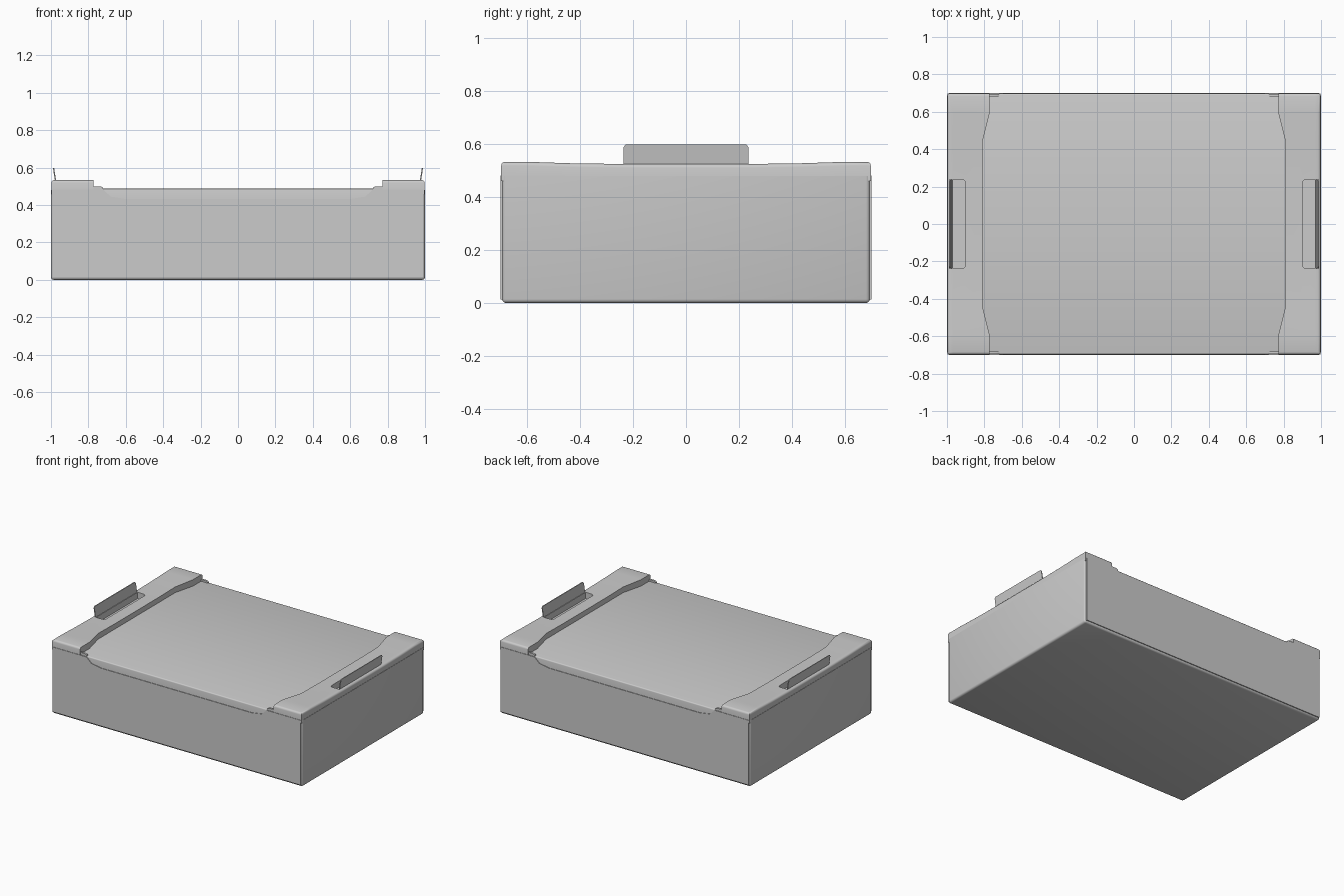
import bpy, bmesh
from mathutils import Vector

cube = bpy.data.objects.get("Cube")
if cube:
    bpy.data.objects.remove(cube)

grey = bpy.data.materials.new("grey_cardboard")
grey.use_nodes = True
grey.diffuse_color = (0.6, 0.6, 0.6, 1)
grey.node_tree.nodes["Principled BSDF"].inputs["Base Color"].default_value = (0.6, 0.6, 0.6, 1)


def finish(bm, name):
    bmesh.ops.recalc_face_normals(bm, faces=bm.faces)
    mesh = bpy.data.meshes.new(name)
    bm.to_mesh(mesh)
    bm.free()
    obj = bpy.data.objects.new(name, mesh)
    bpy.context.collection.objects.link(obj)
    mesh.materials.append(grey)
    bpy.ops.object.select_all(action='DESELECT')
    obj.select_set(True)
    bpy.context.view_layer.objects.active = obj
    bpy.ops.object.shade_smooth_by_angle(angle=0.6)
    return obj


def bevel(bm, rule, width, segments=3):
    edges = [e for e in bm.edges if rule(*(v.co for v in e.verts))]
    bmesh.ops.bevel(bm, geom=edges, offset=width, segments=segments,
                    profile=0.5, affect='EDGES')


def block(name, low, high, rule, width):
    bm = bmesh.new()
    bmesh.ops.create_cube(bm, size=1)
    low, high = Vector(low), Vector(high)
    for v in bm.verts:
        v.co = Vector(high[i] if v.co[i] > 0 else low[i] for i in range(3))
    bevel(bm, rule, width)
    return finish(bm, name)


def plate(name, points, push):
    """Flat outline given thickness along a vector."""
    bm = bmesh.new()
    face = bm.faces.new([bm.verts.new(p) for p in points])
    grown = bmesh.ops.extrude_face_region(bm, geom=[face], use_keep_orig=True)
    moved = [g for g in grown["geom"] if isinstance(g, bmesh.types.BMVert)]
    bmesh.ops.translate(bm, verts=moved, vec=push)
    return finish(bm, name)


# Tray body, open-edged at the top where the lid and end folds sit
block("box_body", (-1, -0.695, 0), (1, 0.695, 0.48),
      lambda a, b: min(a.z, b.z) < 0.01, 0.015)

# Lid with a narrow tucked skirt
block("lid", (-0.85, -0.697, 0.4), (0.85, 0.697, 0.487),
      lambda a, b: min(a.z, b.z) > 0.48 and abs(a.y - b.y) < 0.01, 0.008)

# Long wall panels, cut away along the top to show the lid skirt
half = [(0.99, 0.014), (0.99, 0.482), (0.72, 0.482), (0.68, 0.445), (0.6, 0.432)]
outline = half + [(-x, z) for x, z in reversed(half)]
for name, side in (("front_wall", -1), ("back_wall", 1)):
    plate(name, [(x, side * 0.692, z) for x, z in outline], (0, side * 0.009, 0))

# Raised end folds, each with a hand hole and a flap bent up out of it
rows = [(-0.698, 0.773, 0.533), (-0.59, 0.773, 0.533), (-0.44, 0.81, 0.528),
        (-0.237, 0.81, 0.525)]
rows += [(-y, x, z) for y, x, z in reversed(rows)]
for name, s in (("right", -1), ("left", 1)):
    bm = bmesh.new()
    grid = [[bm.verts.new((s * x, y, z)) for x in (inner, 0.9, 0.968, 0.998)]
            for y, inner, z in rows]
    for i in range(len(rows) - 1):
        for j in range(3):
            if (i, j) != (3, 1):
                bm.faces.new((grid[i][j], grid[i][j + 1],
                              grid[i + 1][j + 1], grid[i + 1][j]))
    grown = bmesh.ops.extrude_face_region(bm, geom=bm.faces[:], use_keep_orig=True)
    for v in grown["geom"]:
        if isinstance(v, bmesh.types.BMVert):
            v.co.z = 0.46
    # Rounded hole corners, then softened outer rim
    bevel(bm, lambda a, b: abs(a.x - b.x) + abs(a.y - b.y) < 0.001
          and abs(abs(a.x) - 0.9) < 0.001 and abs(abs(a.y) - 0.237) < 0.001, 0.02)
    bevel(bm, lambda a, b: min(a.z, b.z) > 0.5
          and (min(abs(a.x), abs(b.x)) > 0.99 or min(a.y * b.y, 1) > 0.48), 0.014)
    finish(bm, name + "_end_fold")

    flap = [(0.968, -0.237, 0.5), (0.968, 0.237, 0.5), (0.982, 0.237, 0.588),
            (0.983, 0.228, 0.598), (0.983, -0.228, 0.598), (0.982, -0.237, 0.588)]
    plate(name + "_hand_flap", [(s * x, y, z) for x, y, z in flap], (s * 0.006, 0, 0))

    # Small locking tabs beside the fold
    for end, side in (("front", -1), ("back", 1)):
        tab = [(0.79, 0.47), (0.79, 0.5), (0.735, 0.5), (0.722, 0.494), (0.718, 0.47)]
        plate(name + "_" + end + "_tab",
              [(s * x, side * 0.682, z) for x, z in tab], (0, side * 0.014, 0))
